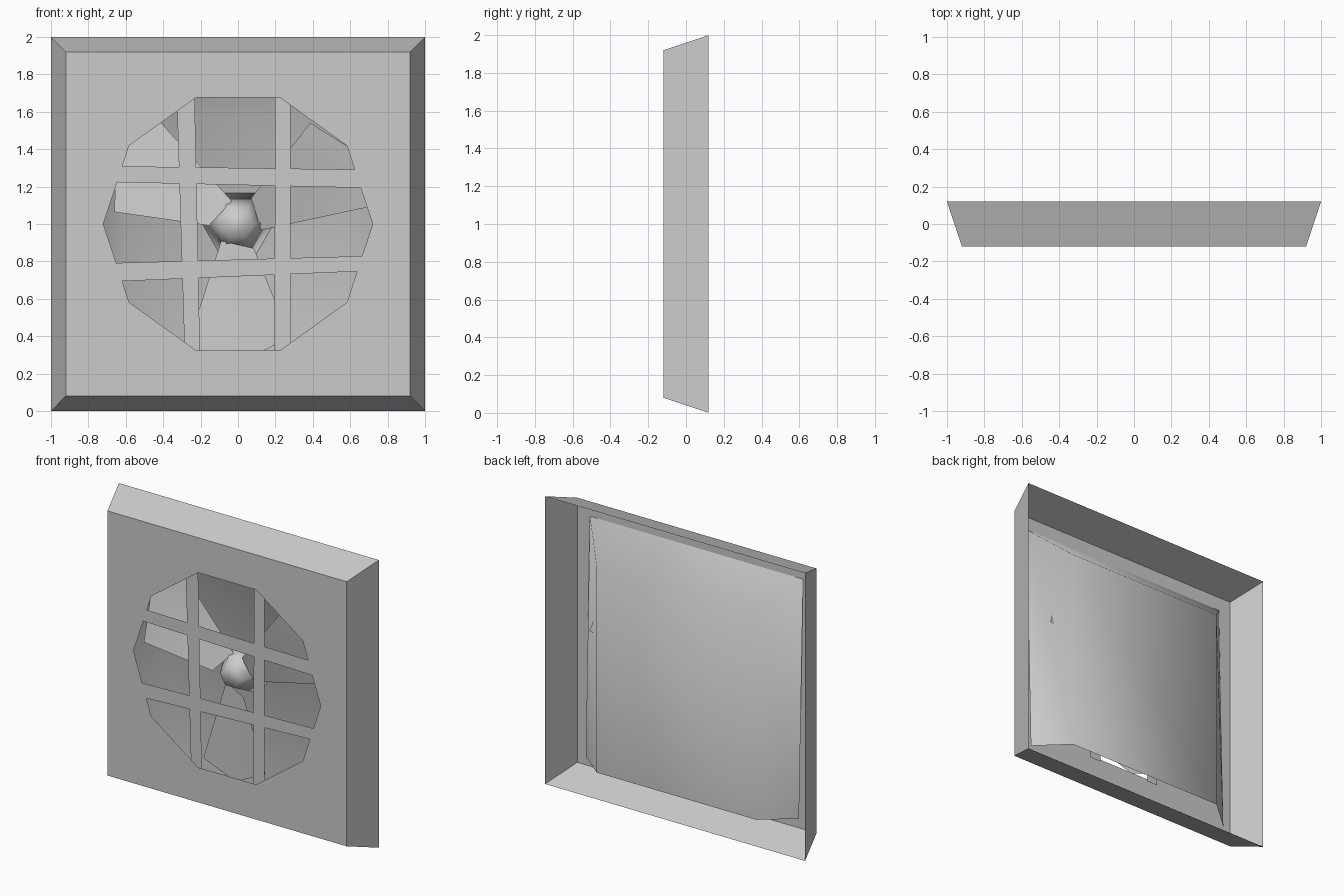
import bpy, bmesh
from math import cos, sin, pi, radians
from mathutils import Matrix, Vector

if "Cube" in bpy.data.objects:
    bpy.data.objects.remove(bpy.data.objects["Cube"])

CENTRE = Vector((0, 0, 1))


def make_object(name, bm, smooth=False):
    mesh = bpy.data.meshes.new(name)
    for f in bm.faces:
        f.smooth = smooth
    bm.to_mesh(mesh)
    bm.free()
    obj = bpy.data.objects.new(name, mesh)
    bpy.context.collection.objects.link(obj)
    return obj


def ring(bm, pts):
    return [bm.verts.new(p) for p in pts]


def square(half, y):
    return [(sx * half, y, 1 + sz * half) for sx, sz in ((-1, -1), (1, -1), (1, 1), (-1, 1))]


# Frame: open-backed tapered box with a ten-sided opening in the front
bm = bmesh.new()
front = ring(bm, square(0.92, -0.12))
back = ring(bm, square(1.0, 0.12))
for i in range(4):
    j = (i + 1) % 4
    bm.faces.new((front[i], front[j], back[j], back[i]))
hole = ring(bm, [(0.72 * cos(i * pi / 5), -0.12, 1 + 0.712 * sin(i * pi / 5)) for i in range(10)])
edges = []
for loop in (front, hole):
    for i, v in enumerate(loop):
        w = loop[(i + 1) % len(loop)]
        edges.append(bm.edges.get((v, w)) or bm.edges.new((v, w)))
bmesh.ops.triangle_fill(bm, edges=edges, use_beauty=True, use_dissolve=False, normal=(0, -1, 0))
bmesh.ops.dissolve_limit(bm, angle_limit=0.01, verts=[], edges=[e for e in bm.edges if e.is_manifold])
make_object("frame", bm)

# Rear cover: shallow smooth shell, open at the bottom
bm = bmesh.new()
inner = ring(bm, [(-0.61, 0.11, 0.18), (-0.61, 0.11, 1.61), (0.61, 0.11, 1.61), (0.61, 0.11, 0.18)])
outer = ring(bm, [(-0.82, -0.07, 0.17), (-0.82, -0.115, 1.82), (0.82, -0.115, 1.82), (0.82, -0.07, 0.17)])
bm.faces.new(inner)
for i in range(3):
    bm.faces.new((outer[i], outer[i + 1], inner[i + 1], inner[i]))
bmesh.ops.recalc_face_normals(bm, faces=bm.faces)
if inner[0].link_faces[0].normal.y < 0:
    bmesh.ops.reverse_faces(bm, faces=bm.faces)
make_object("rear_cover", bm, smooth=True)


# Guard bars: slightly crooked flat strips behind the opening
def bar(name, pts, y):
    bm = bmesh.new()
    bm.faces.new(ring(bm, [(x, y, z) for x, z in pts]))
    make_object(name, bm)


bar("guard_bar_left", [(-0.285, 0.30), (-0.203, 0.30), (-0.232, 1.70), (-0.328, 1.70)], -0.108)
bar("guard_bar_right", [(0.195, 0.30), (0.28, 0.30), (0.28, 1.70), (0.198, 1.70)], -0.108)
bar("guard_bar_upper", [(-0.72, 1.225), (0.72, 1.192), (0.72, 1.29), (-0.72, 1.31)], -0.114)
bar("guard_bar_lower", [(-0.72, 0.69), (0.72, 0.75), (0.72, 0.83), (-0.72, 0.79)], -0.114)

# Fan blades: three pitched paddles around the hub
for k in range(3):
    bm = bmesh.new()
    root_l, root_r, tip_r, tip, tip_l = ring(bm, [
        (-0.09, 0.0, -0.09), (0.085, -0.06, -0.13), (0.275, -0.09, -0.605),
        (0.0, -0.03, -0.75), (-0.28, 0.02, -0.68)])
    bm.faces.new((root_l, root_r, tip))
    bm.faces.new((root_r, tip_r, tip))
    bm.faces.new((root_l, tip, tip_l))
    bmesh.ops.transform(bm, verts=bm.verts,
                        matrix=Matrix.Translation(CENTRE) @ Matrix.Rotation(radians(120 * k), 4, 'Y'))
    make_object("fan_blade_%d" % (k + 1), bm, smooth=True)

# Hub: six-sided smooth cone reaching back to the cover
bm = bmesh.new()
bmesh.ops.create_cone(bm, cap_ends=True, segments=6, radius1=0.19, radius2=0.08, depth=0.19)
bmesh.ops.transform(bm, verts=bm.verts,
                    matrix=Matrix.Translation((0, 0.012, 1)) @ Matrix.Rotation(pi / 2, 4, 'X')
                    @ Matrix.Rotation(pi / 2, 4, 'Z'))
xs = max(v.co.x for v in bm.verts)
if xs < 0.185:  # keep flat sides at top and bottom
    bmesh.ops.rotate(bm, verts=bm.verts, cent=CENTRE, matrix=Matrix.Rotation(pi / 6, 3, 'Y'))
make_object("fan_hub", bm, smooth=True)
